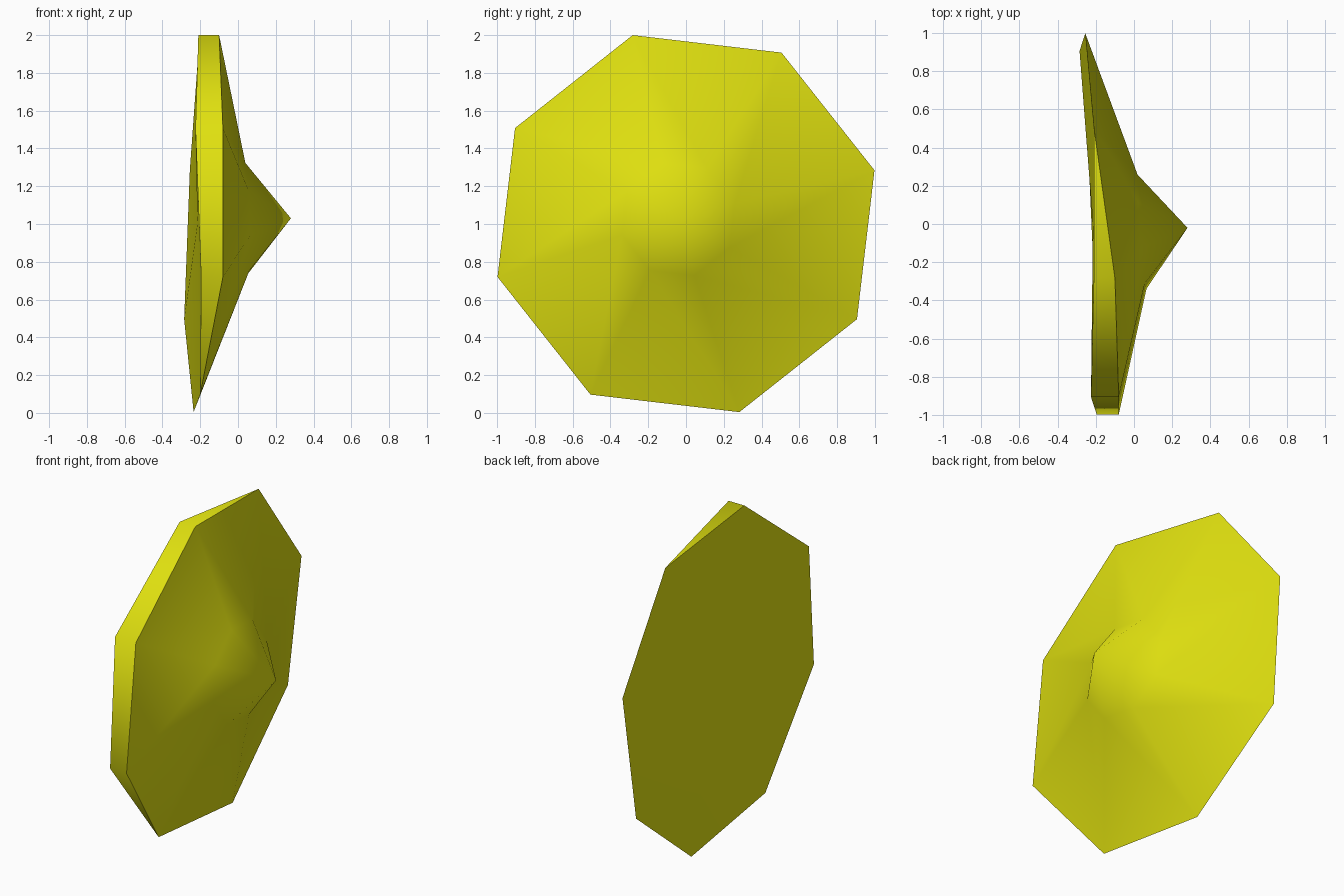
import bpy, bmesh, math
from mathutils import Vector

if "Cube" in bpy.data.objects:
    bpy.data.objects.remove(bpy.data.objects["Cube"])

yellow = bpy.data.materials.new("yellow")
yellow.diffuse_color = (0.75, 0.755, 0.005, 1)
yellow.use_nodes = True
yellow.node_tree.nodes["Principled BSDF"].inputs["Base Color"].default_value = yellow.diffuse_color

# Octagonal rim: (back x, rim thickness) per corner, starting near the top
RIM = [(-0.21, 0.11), (-0.21, 0), (-0.255, 0), (-0.285, 0),
       (-0.235, 0), (-0.20, 0), (-0.195, 0.115), (-0.225, 0.145)]
PHASE = math.radians(-15.8)


def corner(i, radius):
    """y, z offset of corner i of the tilted octagon"""
    a = PHASE + i * math.pi / 4
    return radius * math.sin(a), radius * math.cos(a)


bm = bmesh.new()
back, front, ring = [], [], []
for i, (x, thick) in enumerate(RIM):
    y, z = corner(i, 1.037)
    v = bm.verts.new((x, y, z + 1.002))
    back.append(v)
    front.append(bm.verts.new((x + thick, y, z + 1.002)) if thick else v)
    # Shoulder where the shallow dish turns into the pointed boss
    y, z = corner(i, 0.31)
    ring.append(bm.verts.new((0.042 - 0.07 * y - 0.03 * z, y - 0.04, z + 1.025)))

tip = bm.verts.new((0.28, -0.02, 1.03))
hub = bm.verts.new((-0.215, 0, 1.0))


def face(*verts):
    unique = list(dict.fromkeys(verts))
    if len(unique) > 2:
        bm.faces.new(unique)


for i in range(8):
    j = (i + 1) % 8
    face(hub, back[j], back[i])                     # back
    face(back[i], back[j], front[j], front[i])      # rim band
    face(front[i], front[j], ring[j], ring[i])      # dish
    face(ring[i], ring[j], tip)                     # boss

bmesh.ops.recalc_face_normals(bm, faces=bm.faces)
mesh = bpy.data.meshes.new("pointed_disc")
bm.to_mesh(mesh)
bm.free()
mesh.materials.append(yellow)
disc = bpy.data.objects.new("pointed_disc", mesh)
bpy.context.collection.objects.link(disc)

# Smooth surfaces with a crisp rim
bpy.context.view_layer.objects.active = disc
disc.select_set(True)
bpy.ops.object.shade_smooth_by_angle(angle=math.radians(50))
